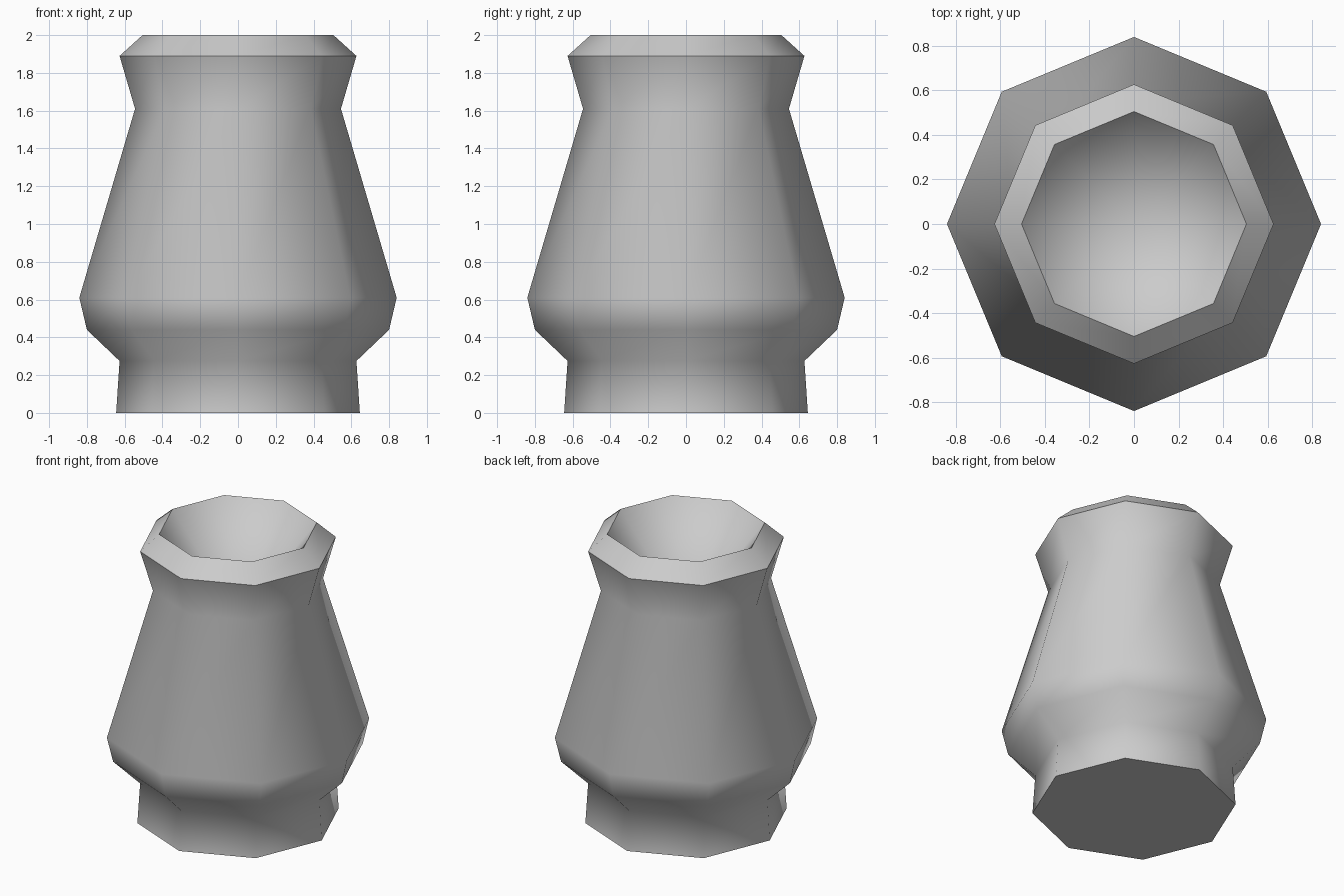
import bpy
import bmesh
from math import cos, sin, pi

cube = bpy.data.objects.get("Cube")
if cube:
    bpy.data.objects.remove(cube)

SIDES = 8
# Outer profile from foot to lip: radius, height, crisp ring edge
PROFILE = [
    (0.645, 0.0, True),
    (0.627, 0.275, False),
    (0.80, 0.44, False),
    (0.84, 0.61, False),
    (0.545, 1.61, False),
    (0.627, 1.89, True),
    (0.505, 2.0, True),
]
HOLLOW_DEPTH = 0.6

# Plain grey clay
clay = bpy.data.materials.new("grey_clay")
clay.use_nodes = True
grey = (0.6, 0.6, 0.6, 1.0)
clay.diffuse_color = grey
shader = clay.node_tree.nodes["Principled BSDF"]
shader.inputs["Base Color"].default_value = grey
shader.inputs["Roughness"].default_value = 0.8

bm = bmesh.new()


def ring(radius, height):
    angles = [2 * pi * i / SIDES for i in range(SIDES)]
    return [bm.verts.new((radius * cos(a), radius * sin(a), height)) for a in angles]


def pairs(items):
    return zip(items, items[1:] + items[:1])


# Octagonal wall and sloping lip
rings = [ring(r, z) for r, z, _ in PROFILE]
for low, high in zip(rings, rings[1:]):
    for (a, b), (d, c) in zip(pairs(low), pairs(high)):
        bm.faces.new((a, b, c, d))

# Flat base
bm.faces.new(rings[0][::-1])

# Hollow tapering down inside the mouth
hollow = bm.verts.new((0, 0, PROFILE[-1][1] - HOLLOW_DEPTH))
for a, b in pairs(rings[-1]):
    bm.faces.new((a, b, hollow))

# Smooth body with crisp foot and lip edges
for face in bm.faces:
    face.smooth = True
for loop, (_, _, crisp) in zip(rings, PROFILE):
    if crisp:
        for a, b in pairs(loop):
            bm.edges.get((a, b)).smooth = False

mesh = bpy.data.meshes.new("pot")
bm.to_mesh(mesh)
bm.free()
mesh.materials.append(clay)
pot = bpy.data.objects.new("pot", mesh)
bpy.context.collection.objects.link(pot)
